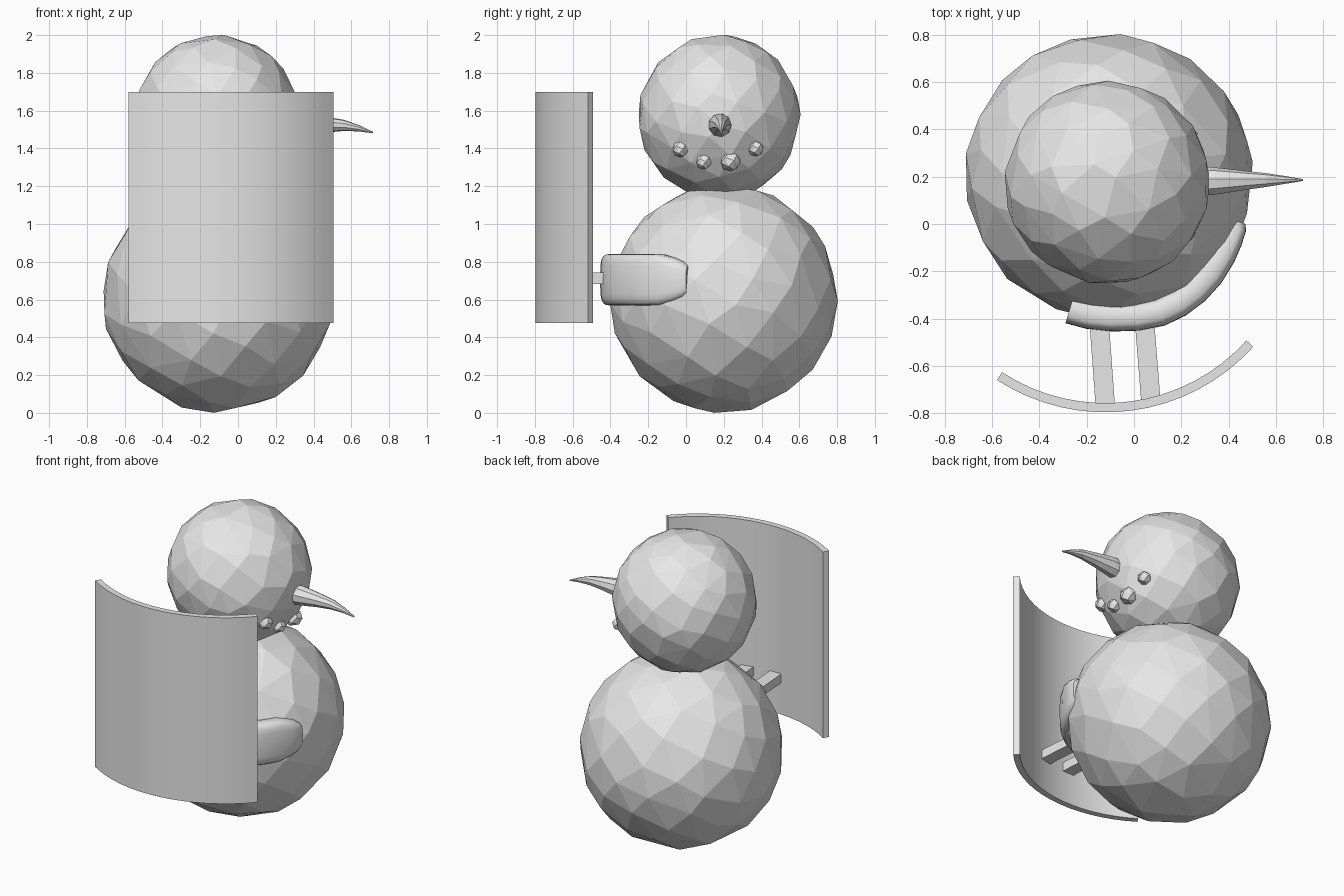
import bpy, bmesh, math, random
from mathutils import Vector

if "Cube" in bpy.data.objects:
    bpy.data.objects.remove(bpy.data.objects["Cube"])

random.seed(4)
grey = bpy.data.materials.new("plain grey")
grey.diffuse_color = (0.8, 0.8, 0.8, 1)
grey.use_nodes = True
grey.node_tree.nodes["Principled BSDF"].inputs["Base Color"].default_value = grey.diffuse_color


def finish(bm, name, smooth=False):
    bmesh.ops.recalc_face_normals(bm, faces=bm.faces)
    me = bpy.data.meshes.new(name)
    bm.to_mesh(me)
    bm.free()
    me.materials.append(grey)
    ob = bpy.data.objects.new(name, me)
    bpy.context.collection.objects.link(ob)
    if smooth:
        bpy.context.view_layer.objects.active = ob
        ob.select_set(True)
        bpy.ops.object.shade_smooth_by_angle(angle=math.radians(40))
        ob.select_set(False)
    return ob


def faceted_ball(name, centre, radii, count):
    """Irregular low-poly ball: hull of jittered, evenly spread points."""
    bm = bmesh.new()
    for i in range(count):
        z = 1 - (2 * i + 1) / count
        a = i * math.pi * (3 - math.sqrt(5))
        s = math.sqrt(1 - z * z)
        d = Vector((s * math.cos(a), s * math.sin(a), z))
        if count > 40:
            d += Vector([random.uniform(-0.06, 0.06) for _ in range(3)])
        d.normalize()
        bm.verts.new([c + r * k for c, r, k in zip(centre, radii, d)])
    bmesh.ops.convex_hull(bm, input=bm.verts)
    return finish(bm, name)


def loft(name, rings, smooth=False):
    """Skin a list of point rings and cap both ends."""
    bm = bmesh.new()
    vs = [[bm.verts.new(p) for p in ring] for ring in rings]
    n = len(vs[0])
    for a, b in zip(vs, vs[1:]):
        for i in range(n):
            j = (i + 1) % n
            bm.faces.new((a[i], a[j], b[j], b[i]))
    bm.faces.new(vs[0])
    bm.faces.new(vs[-1][::-1])
    return finish(bm, name, smooth)


# Snow balls
faceted_ball("body", (-0.107, 0.2, 0.606), (0.614, 0.606, 0.608), 110)
HEAD, HR = Vector((-0.113, 0.175, 1.567)), 0.437
faceted_ball("head", HEAD, (HR, 0.432, HR), 105)

# Drooping carrot nose: x, y, z, radius
nose = [(0.25, 0.178, 1.52, 0.065), (0.34, 0.18, 1.525, 0.06),
        (0.46, 0.183, 1.526, 0.043), (0.56, 0.185, 1.522, 0.030),
        (0.64, 0.186, 1.507, 0.017), (0.715, 0.186, 1.484, 0.004)]
loft("nose", [[(x, y + r * math.cos(t), z + r * math.sin(t))
               for t in (k * math.tau / 9 for k in range(9))]
              for x, y, z, r in nose])

# Mouth lumps set into the head surface
for y, z, r in [(-0.03, 1.395, 0.044), (0.093, 1.328, 0.042),
                (0.235, 1.332, 0.055), (0.37, 1.398, 0.042)]:
    x = HEAD.x + math.sqrt(HR ** 2 - (y - HEAD.y) ** 2 - (z - HEAD.z) ** 2)
    faceted_ball("mouth_lump", (x - 0.01, y, z), (r, r, r), 18)

# Arm wrapping the body: x, y of outer line, half height
arm = [(-0.29, -0.42, 0.135), (-0.2, -0.444, 0.137), (-0.1, -0.455, 0.137),
       (0.02, -0.452, 0.137), (0.13, -0.43, 0.137), (0.22, -0.387, 0.137),
       (0.3, -0.327, 0.137), (0.37, -0.25, 0.137), (0.425, -0.16, 0.135),
       (0.455, -0.09, 0.118), (0.474, -0.03, 0.095), (0.472, 0.0, 0.075)]
rings = []
for x, y, h in arm:
    out = Vector((x + 0.107, y - 0.2, 0)).normalized()
    mid = Vector((x, y, 0.705)) - out * 0.06
    ring = []
    for k in range(20):
        c, s = math.cos(k * math.tau / 20), math.sin(k * math.tau / 20)
        ring.append(mid + out * 0.06 * math.copysign(abs(c) ** 0.6, c)
                    + Vector((0, 0, h * math.copysign(abs(s) ** 0.5, s))))
    rings.append(ring)
loft("arm", rings, True)

# Curved shield
rings = []
for k in range(17):
    t = math.radians(-123.1 + 81 * k / 16)
    rings.append([(-0.12 + r * math.cos(t), 0.045 + r * math.sin(t), z)
                  for r, z in ((0.842, 0.475), (0.842, 1.7),
                               (0.803, 1.7), (0.803, 0.475))])
loft("shield", rings, True)

# Two grip bars joining arm and shield
for x0, y0, x1, y1 in [(-0.15, -0.38, -0.122, -0.765),
                       (0.042, -0.38, 0.071, -0.745)]:
    loft("grip_bar", [[(x - 0.041, y, 0.683), (x + 0.041, y, 0.683),
                       (x + 0.041, y, 0.742), (x - 0.041, y, 0.742)]
                      for x, y in ((x0, y0), (x1, y1))])
